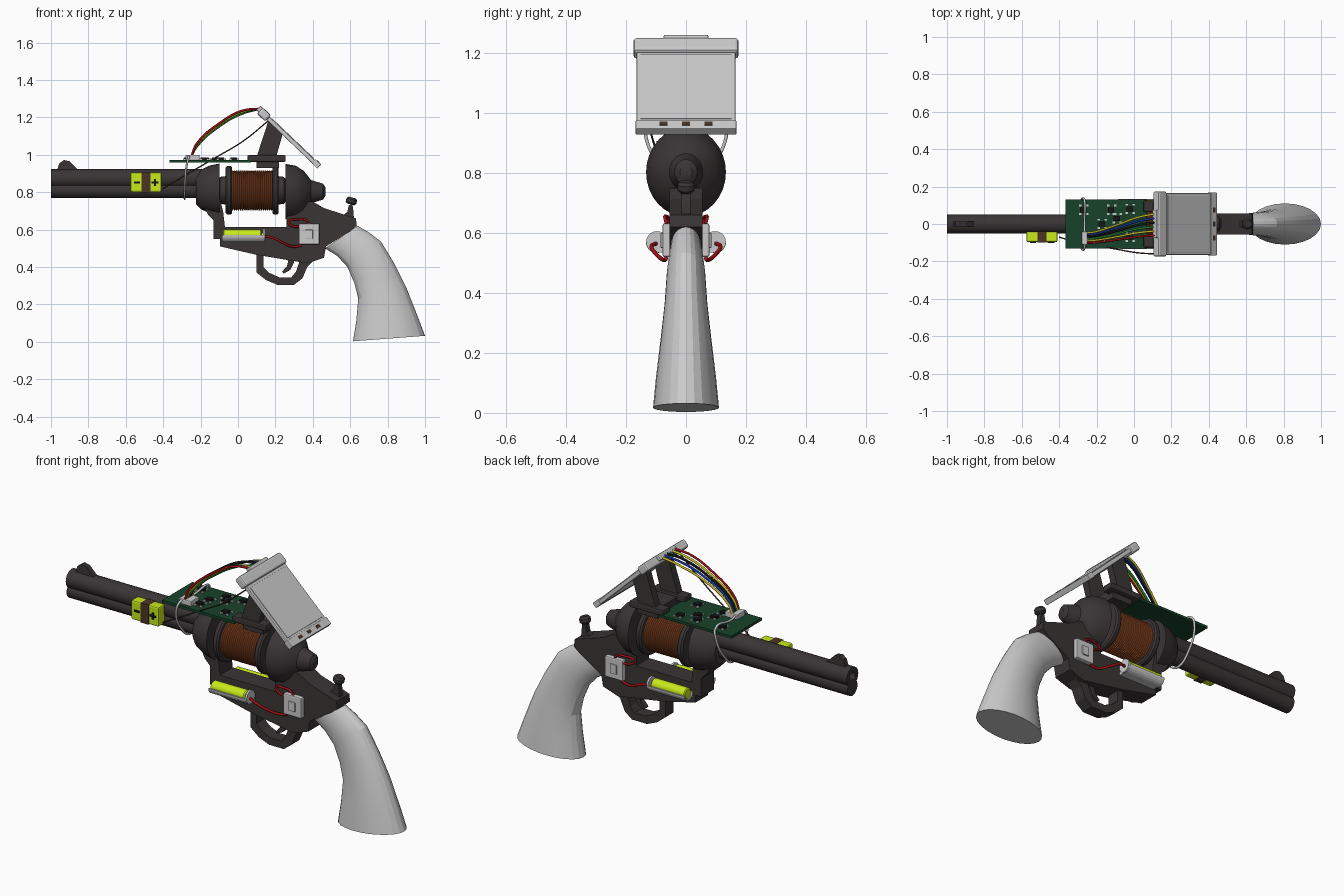
import bpy, bmesh, math
from mathutils import Vector, Matrix

if "Cube" in bpy.data.objects:
    bpy.data.objects.remove(bpy.data.objects["Cube"])

def mat(name, c):
    m = bpy.data.materials.new(name)
    m.diffuse_color = (*c, 1)
    m.use_nodes = True
    m.node_tree.nodes["Principled BSDF"].inputs["Base Color"].default_value = m.diffuse_color
    return m

DARK = mat("gunmetal", (.042, .035, .036))
BLACK = mat("black", (.008, .008, .008))
COPPER = mat("copper", (.36, .085, .022))
GREEN = mat("board_green", (.008, .055, .022))
LIME = mat("battery_lime", (.58, .82, .01))
BROWN = mat("brown", (.07, .035, .02))
RED = mat("wire_red", (.35, .005, .008))
YEL = mat("wire_yellow", (.65, .55, .02))
GRN = mat("wire_green", (.02, .25, .04))
BLUE = mat("wire_blue", (.01, .04, .4))

def finish(name, bm, m, smooth=None):
    bmesh.ops.remove_doubles(bm, verts=bm.verts, dist=1e-5)
    bmesh.ops.recalc_face_normals(bm, faces=bm.faces)
    me = bpy.data.meshes.new(name)
    bm.to_mesh(me)
    bm.free()
    if m:
        me.materials.append(m)
    if smooth:
        me.shade_smooth()
        me.set_sharp_from_angle(angle=smooth)
    ob = bpy.data.objects.new(name, me)
    bpy.context.collection.objects.link(ob)
    return ob

def loft(name, rings, m=None, smooth=None):
    bm = bmesh.new()
    vs = [[bm.verts.new(p) for p in r] for r in rings]
    n = len(vs[0])
    for a, b in zip(vs, vs[1:]):
        for i in range(n):
            bm.faces.new((a[i], a[(i+1) % n], b[(i+1) % n], b[i]))
    bm.faces.new(vs[0])
    bm.faces.new(vs[-1])
    return finish(name, bm, m, smooth)

def lathe(name, prof, y, z, m=None, seg=32, ys=1, smooth=.6):
    """Turn (x, radius) points around a line along x."""
    ang = [math.tau*i/seg for i in range(seg)]
    return loft(name, [[(x, y + ys*r*math.cos(a), z + r*math.sin(a)) for a in ang]
                       for x, r in prof], m, smooth)

def slab(name, pts, y0, y1, m=None):
    """Side profile in x, z given thickness in y."""
    return loft(name, [[(x, y, z) for x, z in pts] for y in (y0, y1)], m)

def box(name, lo, hi, m=None, bevel=0, M=None):
    bm = bmesh.new()
    bmesh.ops.create_cube(bm, size=1)
    lo, hi = Vector(lo), Vector(hi)
    for v in bm.verts:
        v.co = Vector([c*s for c, s in zip(v.co, hi-lo)]) + (lo+hi)/2
    if bevel:
        bmesh.ops.bevel(bm, geom=bm.edges[:], offset=bevel, segments=2, affect='EDGES', profile=.5)
    if M:
        bm.transform(M)
    return finish(name, bm, m)

def wire(name, pts, r, m=None, closed=False):
    cu = bpy.data.curves.new(name, 'CURVE')
    cu.dimensions = '3D'
    cu.bevel_depth, cu.bevel_resolution, cu.resolution_u = r, 2, 8
    cu.use_fill_caps = True
    sp = cu.splines.new('BEZIER')
    sp.bezier_points.add(len(pts)-1)
    for b, p in zip(sp.bezier_points, pts):
        b.co = p
        b.handle_left_type = b.handle_right_type = 'AUTO'
    sp.use_cyclic_u = closed
    if m:
        cu.materials.append(m)
    ob = bpy.data.objects.new(name, cu)
    bpy.context.collection.objects.link(ob)

# barrel with bore, under-lug and front sight
lathe("barrel", [(-.15, .05), (-1, .05), (-1, .024), (-.88, .024)], 0, .873, DARK)
lathe("barrel_lug", [(-.15, .043), (-1, .043)], 0, .812, DARK)
slab("front_sight", [(-.97, .91), (-.955, .955), (-.93, .972), (-.90, .965), (-.85, .915)], -.014, .014, DARK)

# front and rear bells of the body
lathe("front_bell", [(-.225, .078), (-.2, .105), (-.15, .128), (-.1, .138), (-.1, 0)], 0, .815, DARK, ys=.92)
lathe("rear_bell", [(.255, 0), (.255, .148), (.31, .138), (.35, .112), (.375, .082), (.39, .062),
                    (.43, .05), (.455, .042), (.468, .022), (.468, 0)], 0, .803, DARK, ys=.9)

# copper coil between flanges
coil = [(-.035, .095)]
for i in range(20):
    x, s = -.035 + i*.011, .011
    coil += [(x + s*.25, .107), (x + s*.75, .107), (x + s, .1)]
lathe("copper_coil", coil, 0, .81, COPPER, seg=40)
for n, a, b in (("front", -.066, -.032), ("rear", .184, .217)):
    lathe(n + "_flange", [(a, .122), (a+.008, .13), (b-.008, .13), (b, .122)], 0, .81, DARK)
lathe("front_hub", [(-.105, .055), (-.095, .072), (-.064, .076)], 0, .81, DARK)
lathe("rear_hub", [(.215, .076), (.245, .072), (.26, .055)], 0, .81, DARK)

# frame, trigger guard, trigger
slab("frame", [(-.21, .78), (-.16, .68), (-.13, .65), (-.13, .55), (-.095, .55), (-.095, .51), (.1, .465),
               (.37, .42), (.46, .45), (.47, .51), (.6, .59), (.635, .62), (.63, .66), (.46, .715),
               (.4, .75), (.26, .75), (.26, .615), (-.07, .615), (-.08, .7), (-.1, .78)], -.055, .055, DARK)
outer = [(.1, .48), (.1, .37), (.15, .33), (.21, .305), (.3, .305), (.345, .34), (.37, .4), (.42, .45)]
inner = [(.325, .47), (.325, .42), (.31, .375), (.285, .345), (.22, .345), (.165, .37), (.135, .4), (.135, .48)]
slab("trigger_guard", outer + inner, -.035, .035, DARK)
slab("trigger", [(.245, .48), (.3, .46), (.3, .425), (.28, .385), (.245, .365), (.235, .375), (.262, .405), (.268, .43)],
     -.015, .015, DARK)

# hammer
slab("hammer", [(.54, .66), (.62, .65), (.618, .69), (.612, .735), (.592, .73), (.585, .695)], -.015, .015, DARK)
h = lathe("hammer_spur", [(-.018, .02), (-.008, .029), (.01, .029), (.02, .02)], 0, 0, DARK, seg=16)
h.rotation_euler[1] = math.radians(-75)
h.location = (.606, 0, .752)

# grip: ellipses spanning front point to back point, with half width
grip = [(.615, .003, 1.0, .032, .11), (.632, .11, .963, .13, .1), (.643, .23, .9, .29, .083),
        (.622, .315, .835, .42, .071), (.585, .4, .765, .535, .064), (.53, .46, .7, .585, .057),
        (.465, .5, .64, .62, .05)]
rings = []
for fx, fz, bx, bz, w in grip:
    rings.append([((fx+bx)/2 + (bx-fx)/2*math.cos(a), w*math.sin(a), (fz+bz)/2 + (bz-fz)/2*math.cos(a))
                  for a in [math.tau*i/24 for i in range(24)]])
loft("grip", rings, None, .25)

# circuit board with chips and connector
box("circuit_board", (-.365, -.13, .958), (.07, .13, .972), GREEN)
for cx, cy in ((-.27, .075), (-.12, .075), (-.02, .08), (-.17, 0), (-.18, -.065), (-.02, -.07), (-.09, .03)):
    box("chip", (cx-.02, cy-.014, .97), (cx+.014, cy+.014, .985), BLACK)
    for dx, dy in ((-.025, -.026), (.012, -.026), (-.025, .018), (.012, .018)):
        box("chip_component", (cx+dx, cy+dy, .97), (cx+dx+.014, cy+dy+.01, .979))
box("board_connector", (-.28, -.11, .97), (-.205, -.04, 1.0), None, .005)
wire("board_tie", [(-.265, 0, .98), (-.265, .128, .982), (-.275, .137, .94), (-.285, .08, .82), (-.285, 0, .765),
                   (-.285, -.08, .82), (-.275, -.137, .94), (-.265, -.128, .982)], .006, None, True)

# display stand
box("stand_base", (.1, -.1, .93), (.22, .1, .985), DARK)
for s in (-1, 1):
    y0, y1 = sorted((s*.075, s*.115))
    box("stand_foot", (.05, y0-.01, .962), (.255, y1+.01, .998), DARK, .008)
    slab("stand_arm", [(.095, .975), (.2, .975), (.24, 1.115), (.165, 1.19)], y0, y1, DARK)

# tilted display, built flat then turned
M = Matrix.Translation((.117, 0, 1.238)) @ Matrix.Rotation(math.radians(43.6), 4, 'Y')
box("display_body", (.04, -.165, -.012), (.437, .165, .01), None, .004, M)
box("display_panel", (.075, -.152, .008), (.385, .152, .014), None, .002, M)
box("display_header", (0, -.175, -.024), (.062, .175, .022), None, .01, M)
box("display_top_tab", (-.015, -.075, -.012), (.005, .075, .02), None, .005, M)
box("display_foot_strip", (.395, -.168, -.014), (.437, .168, .016), None, .003, M)
for y in (-.075, 0, .075):
    box("display_slot", (.405, y-.014, .014), (.422, y+.014, .018), BROWN, 0, M)

# ribbon of wires from board to display
for i, m in enumerate((RED, YEL, GRN, BLACK, BLUE, YEL)):
    y0, y1 = -.1 + i*.011, -.06 + i*.023
    k = .008*(i % 3)
    wire("ribbon_wire", [(-.25, y0, .99), (-.22, y0, 1.06-k), (-.09, y0*.6+y1*.4, 1.175-k),
                         (.02, y0*.2+y1*.8, 1.235-k), (.12, y1, 1.247)], .006, m)
wire("power_wire", [(-.4, -.07, .82), (-.3, -.1, .88), (-.12, -.13, .985), (.03, -.155, 1.075), (.16, -.16, 1.18)],
     .0035, BROWN)

# block battery on the barrel, with polarity marks
box("block_battery", (-.575, -.097, .8), (-.41, -.04, .905), LIME, .008)
box("block_battery_band", (-.515, -.099, .799), (-.468, -.04, .906), BROWN)
box("battery_mark", (-.555, -.101, .847), (-.525, -.09, .858), BLACK)
box("battery_mark", (-.462, -.101, .847), (-.425, -.09, .858), BLACK)
box("battery_mark", (-.449, -.101, .834), (-.438, -.09, .871), BLACK)

# both sides: round battery in a tray, switch box, red wiring
for s in (-1, 1):
    lathe("round_battery", [(-.08, .025), (-.075, .031), (.12, .031), (.126, .025), (.126, .012), (.135, .012)],
          s*.097, .57, LIME, seg=20)
    arc = [math.pi + math.pi*i/10 for i in range(11)]
    sec = [(s*.097 + .037*math.cos(a), .57 + .037*math.sin(a)) for a in arc]
    sec += [(s*.097 + .031*math.cos(a), .57 + .031*math.sin(a)) for a in reversed(arc)]
    loft("battery_tray", [[(x, y, z) for y, z in sec] for x in (-.085, .135)])
    lathe("tray_end", [(.135, .036), (.145, .036)], s*.097, .57, None, 20)
    y0, y1 = sorted((s*.05, s*.1))
    box("tray_bracket", (-.08, y0, .535), (.14, y1, .55))
    y0, y1 = sorted((s*.045, s*.078))
    box("switch_box", (.325, y0, .52), (.435, y1, .632), None, .006)
    y0, y1 = sorted((s*.075, s*.085))
    box("switch_key", (.36, y0, .55), (.4, y1, .6), None, .003)
    wire("battery_wire", [(.14, s*.1, .565), (.19, s*.115, .555), (.24, s*.1, .53), (.29, s*.075, .51),
                          (.34, s*.066, .515)], .007, RED)
    wire("switch_wire", [(.38, s*.065, .63), (.365, s*.07, .65), (.32, s*.066, .655), (.27, s*.06, .64),
                         (.29, s*.064, .62), (.34, s*.066, .615)], .006, RED)
